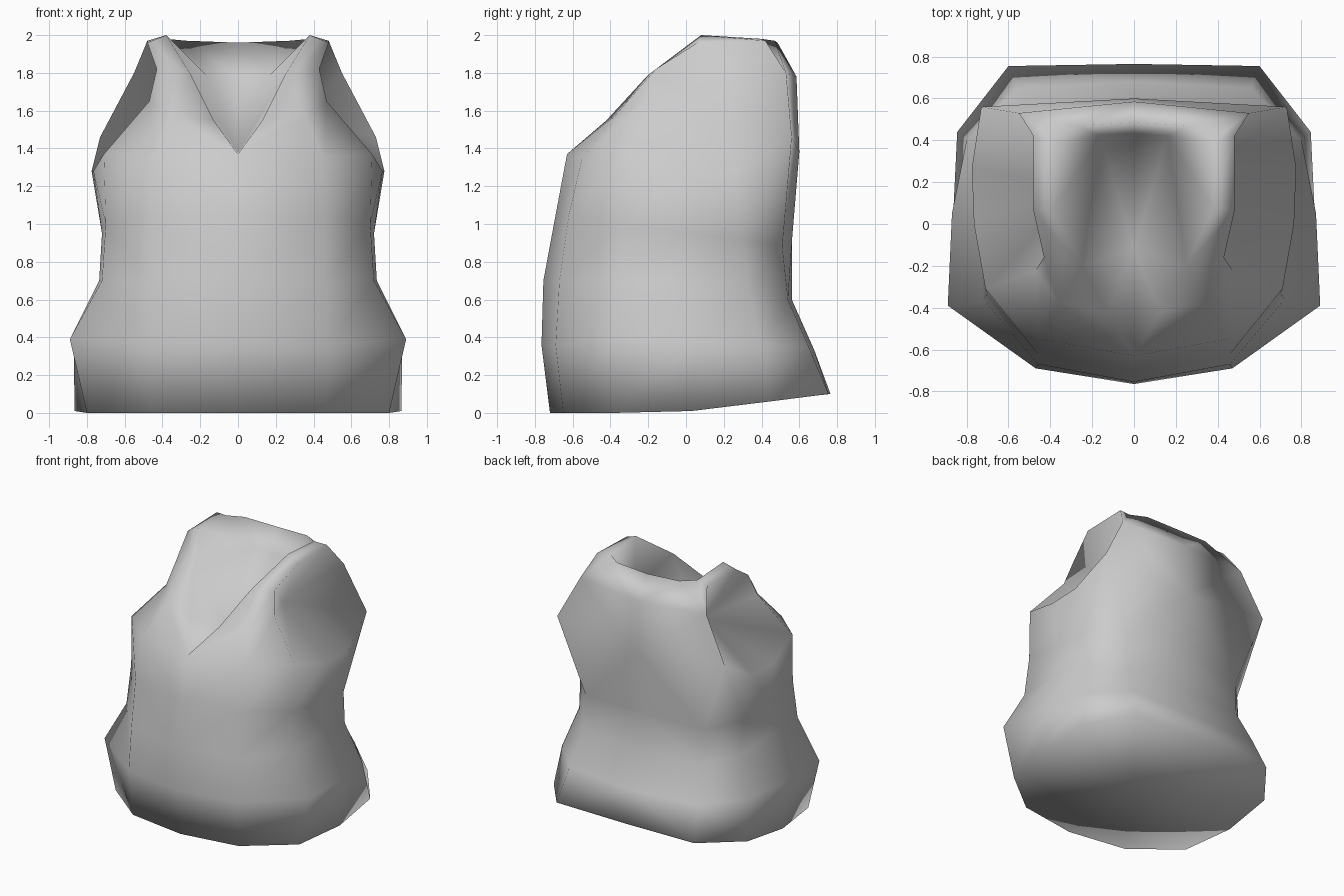
import bpy, bmesh

if "Cube" in bpy.data.objects:
    bpy.data.objects.remove(bpy.data.objects["Cube"])

mat = bpy.data.materials.new("light_grey")
mat.diffuse_color = (0.6, 0.6, 0.6, 1)
mat.use_nodes = True
mat.node_tree.nodes["Principled BSDF"].inputs["Base Color"].default_value = mat.diffuse_color

bm = bmesh.new()


def pts(*cs):
    return [bm.verts.new(c) for c in cs]


def face(*vs):
    bm.faces.new(vs)


def strip(a, b):
    for i in range(len(a) - 1):
        face(a[i], a[i + 1], b[i + 1], b[i])


# Half rings of the body, from front centre round the side to back centre
hem = pts((0, -.72, 0), (.46, -.65, 0), (.80, -.38, 0), (.865, .03, .01),
          (.845, .44, .06), (.6, .755, .1), (0, .765, .1))
hip = pts((0, -.765, .36), (.47, -.69, .36), (.89, -.39, .39), (.87, .05, .37),
          (.80, .40, .36), (.56, .65, .35), (0, .68, .33))
waist = pts((0, -.755, .7), (.46, -.67, .7), (.72, -.36, .7), (.735, 0, .7),
            (.70, .33, .66), (.5, .54, .6), (0, .56, .6))
ribs = pts((0, -.69, 1.05), (.46, -.62, 1.05), (.70, -.33, 1.0), (.72, 0, .95),
           (.71, .3, .92), (.52, .51, .88), (0, .56, .9))

# Armhole edge, neck edge, and the points between them
arm = pts((.71, -.31, 1.37), (.47, -.22, 1.65), (.43, -.16, 1.82), (.48, .06, 1.96),
          (.48, .42, 1.97), (.55, .53, 1.8), (.73, .56, 1.46), (.775, .27, 1.28),
          (.765, 0, 1.28))
neck = pts((0, -.63, 1.37), (.13, -.42, 1.55), (.25, -.2, 1.79), (.38, .08, 2.0),
           (.38, .40, 1.98), (.27, .47, 1.97), (0, .485, 1.96))
chest_side, chest_top, back_mid, back_top = pts(
    (.45, -.55, 1.35), (.36, -.38, 1.57), (0, .6, 1.38), (0, .585, 1.78))
chest = [neck[0], chest_side, arm[0], arm[8], arm[7], arm[6], back_mid]

rings = [hem, hip, waist, ribs, chest]
for lower, upper in zip(rings, rings[1:]):
    strip(lower, upper)

# Front panel and strap
face(neck[0], chest_side, chest_top, neck[1])
face(chest_side, arm[0], arm[1], chest_top)
face(neck[1], chest_top, neck[2])
face(chest_top, arm[1], arm[2], neck[2])
strip(neck[2:5], arm[2:5])

# Back panel
face(neck[4], arm[4], arm[5], neck[5])
face(neck[5], arm[5], back_top, neck[6])
face(arm[5], arm[6], back_mid, back_top)

# Deep armhole hollow
arm_mid, = pts((.27, .17, 1.56))
for i in range(9):
    face(arm[i], arm[(i + 1) % 9], arm_mid)

# Neck hollow: low floor behind the point, rising to a step under the collar
low, step, step_side = pts((0, -.12, 1.38), (0, .43, 1.78), (.16, .42, 1.78))
face(neck[0], neck[1], low)
face(neck[1], neck[2], low)
face(neck[2], step_side, low)
face(low, step_side, step)
for i in (2, 3, 4):
    face(neck[i], neck[i + 1], step_side)
face(neck[5], neck[6], step, step_side)

# Underside
under, = pts((0, 0, .02))
for a, b in zip(hem, hem[1:]):
    face(a, b, under)

# Mirror to the other side and close the seam
geom = bm.verts[:] + bm.edges[:] + bm.faces[:]
bmesh.ops.mirror(bm, geom=geom, axis='X', merge_dist=0.001)
bmesh.ops.remove_doubles(bm, verts=bm.verts[:], dist=0.001)
bmesh.ops.recalc_face_normals(bm, faces=bm.faces[:])
for f in bm.faces:
    f.smooth = True

mesh = bpy.data.meshes.new("vest")
bm.to_mesh(mesh)
bm.free()
mesh.materials.append(mat)
vest = bpy.data.objects.new("vest", mesh)
bpy.context.collection.objects.link(vest)
